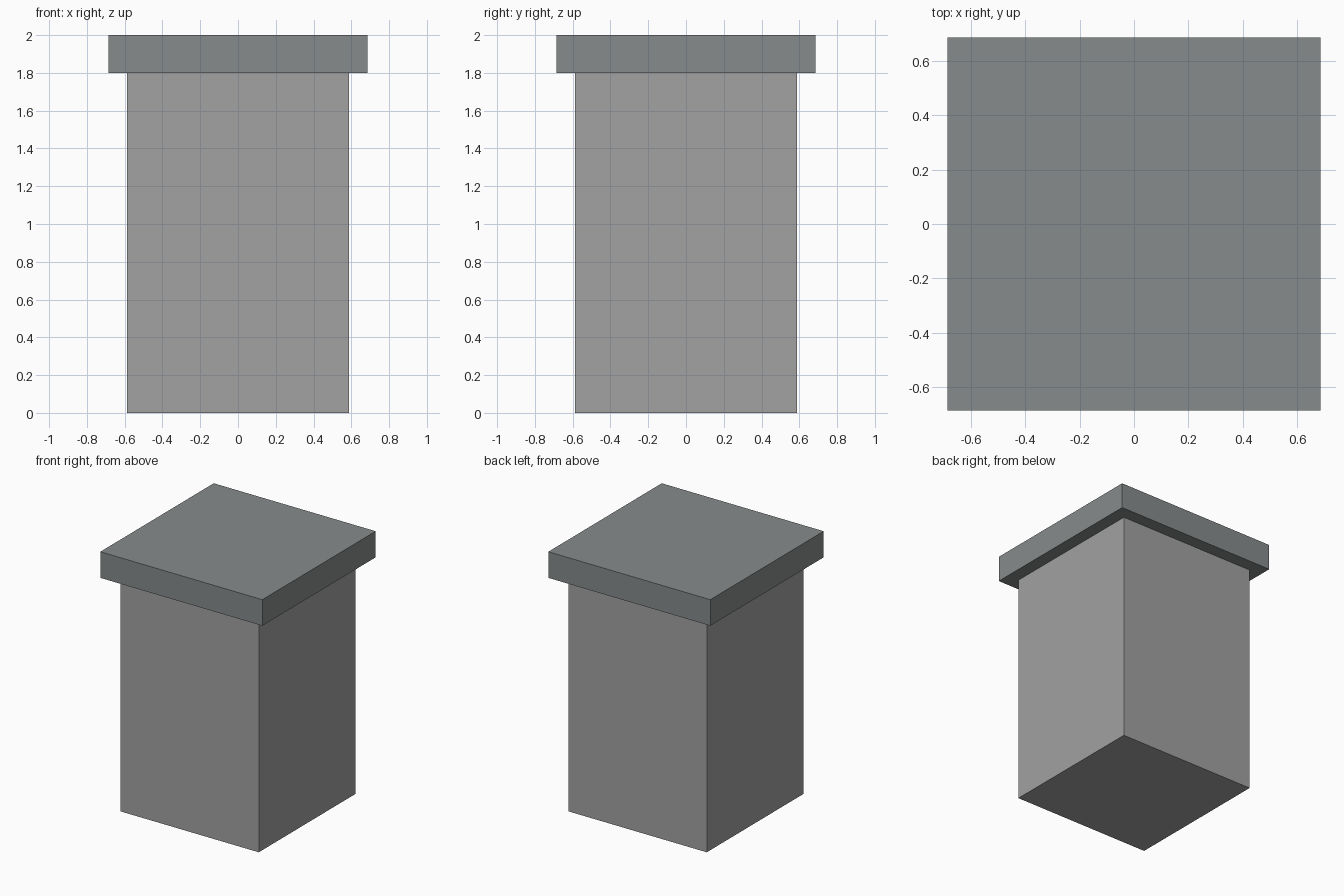
import bpy

if "Cube" in bpy.data.objects:
    bpy.data.objects.remove(bpy.data.objects["Cube"])


def material(name, rgb):
    mat = bpy.data.materials.new(name)
    mat.diffuse_color = (*rgb, 1.0)
    mat.use_nodes = True
    mat.node_tree.nodes["Principled BSDF"].inputs["Base Color"].default_value = mat.diffuse_color
    return mat


def box(name, width, z0, z1, mat):
    bpy.ops.mesh.primitive_cube_add(size=1, location=(0, 0, (z0 + z1) / 2))
    obj = bpy.context.object
    obj.name = name
    obj.scale = (width, width, z1 - z0)
    bpy.ops.object.transform_apply(location=False, rotation=False, scale=True)
    obj.data.materials.append(mat)
    return obj


# Square pillar body
box("pillar_body", 1.174, 0.0, 1.8, material("stone_grey", (0.36, 0.36, 0.36)))

# Overhanging flat cap
box("pillar_cap", 1.373, 1.8, 2.0, material("slate_grey", (0.24, 0.258, 0.258)))
